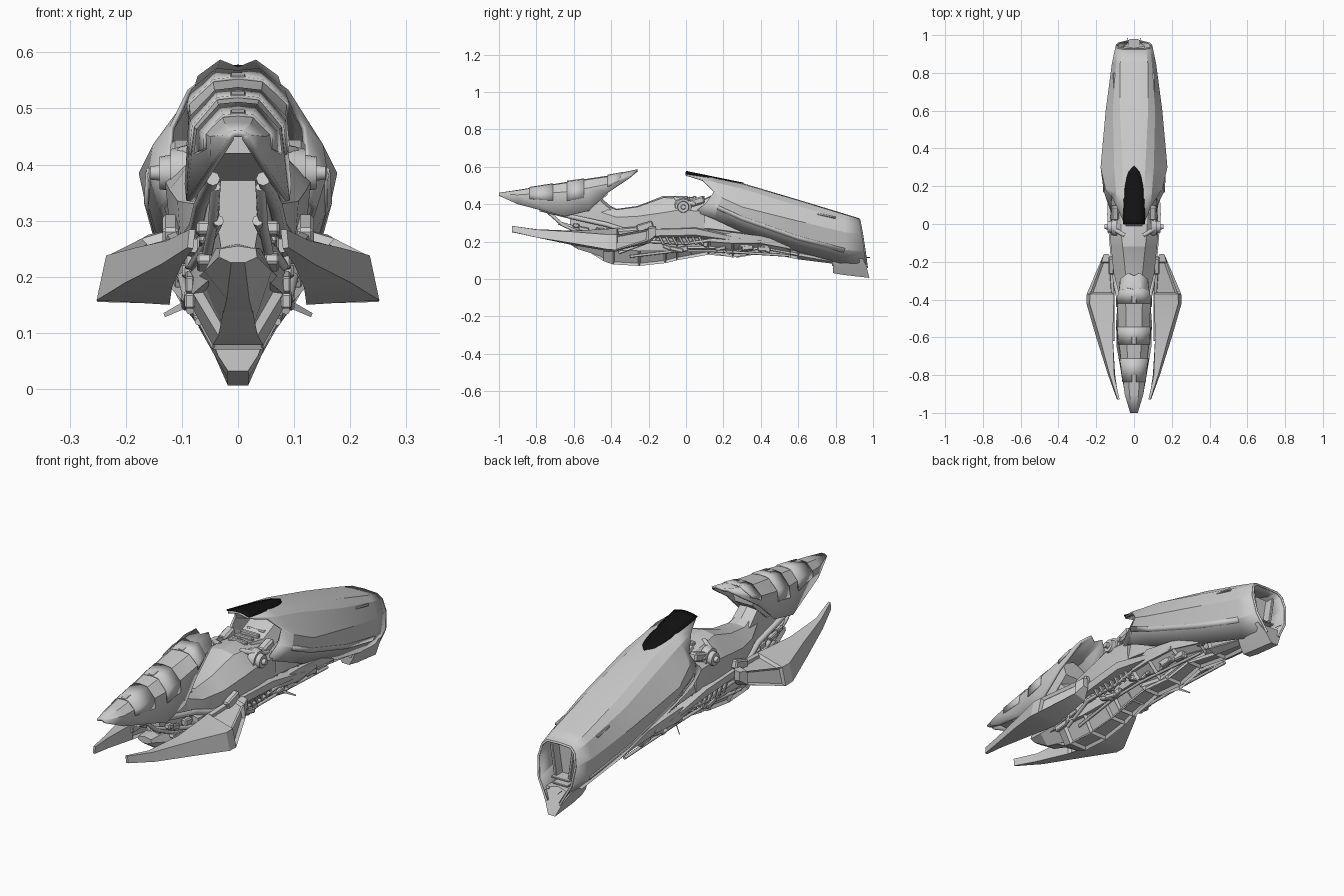
import bpy, bmesh, math, random
from mathutils import Vector, Euler
random.seed(4)

dark = bpy.data.materials.new("dark_glass")
dark.diffuse_color = (0.006, 0.006, 0.006, 1)


def finish(name, bm, angle=17, recalc=True):
    bmesh.ops.remove_doubles(bm, verts=bm.verts, dist=0.0004)
    if recalc:
        bmesh.ops.recalc_face_normals(bm, faces=bm.faces)
    me = bpy.data.meshes.new(name)
    bm.to_mesh(me)
    bm.free()
    me.shade_smooth()
    me.set_sharp_from_angle(angle=math.radians(angle))
    ob = bpy.data.objects.new(name, me)
    bpy.context.collection.objects.link(ob)
    return ob


def mirror(ob):
    ob.modifiers.new("mirror", 'MIRROR')
    return ob


def loft(name, sections, sym=True, closed=True, thick=0, recess=None):
    """Skin between cross-sections; sym sections are right halves, top to bottom.
    recess(face) picks faces to be sunk as framed panels."""
    bm = bmesh.new()
    rings = []
    for s in sections:
        pts = [(-x, y, z) for x, y, z in reversed(s)] + list(s) if sym else s
        rings.append([bm.verts.new(p) for p in pts])
    n = len(rings[0])
    for a, b in zip(rings, rings[1:]):
        for i in range(n if closed else n - 1):
            j = (i + 1) % n
            bm.faces.new((a[i], a[j], b[j], b[i]))
    if closed:
        bm.faces.new(rings[0])
        bm.faces.new(rings[-1])
    if recess:
        bmesh.ops.recalc_face_normals(bm, faces=bm.faces)
        bm.normal_update()
        picked = [f for f in bm.faces if recess(f)]
        bmesh.ops.inset_individual(bm, faces=picked, thickness=.011, depth=-.014)
    ob = finish(name, bm, recalc=closed)
    if thick:
        m = ob.modifiers.new("thickness", 'SOLIDIFY')
        m.thickness = thick
        m.offset = -1
    return ob


def at(y, *xz):
    return [(x, y, z) for x, z in xz]


def lerp(a, b, t):
    return [tuple(Vector(p).lerp(Vector(q), t)) for p, q in zip(a, b)]


def box(name, loc, size, rot=(0, 0, 0), both=True):
    bm = bmesh.new()
    bmesh.ops.create_cube(bm, size=1)
    bmesh.ops.scale(bm, vec=size, verts=bm.verts)
    bmesh.ops.bevel(bm, geom=bm.edges[:], offset=min(size) * 0.2, segments=1, affect='EDGES')
    bmesh.ops.rotate(bm, matrix=Euler(rot).to_matrix(), verts=bm.verts)
    bmesh.ops.translate(bm, vec=loc, verts=bm.verts)
    ob = finish(name, bm)
    return mirror(ob) if both else ob


def tube(name, pts, r):
    cu = bpy.data.curves.new(name, 'CURVE')
    cu.dimensions = '3D'
    cu.bevel_depth = r
    cu.bevel_resolution = 2
    cu.use_fill_caps = True
    for side in (1, -1):
        sp = cu.splines.new('POLY')
        sp.points.add(len(pts) - 1)
        for p, (x, y, z) in zip(sp.points, pts):
            p.co = (side * x, y, z, 1)
    bpy.context.collection.objects.link(bpy.data.objects.new(name, cu))


# Rear shell, swept back at the front lip and slanted at the tail
shell = [
    [(0, 0, .573), (.052, 0, .562), (.09, .09, .533), (.122, .15, .468), (.128, .11, .41), (.118, .05, .36)],
    [(0, .15, .544), (.055, .15, .539), (.095, .17, .513), (.152, .19, .435), (.16, .17, .385), (.14, .15, .32)],
    [(0, .3, .513), (.06, .3, .508), (.105, .3, .483), (.177, .3, .385), (.164, .3, .325), (.118, .3, .25)],
    [(0, .6, .424), (.075, .6, .42), (.112, .6, .39), (.15, .6, .31), (.135, .6, .22), (.085, .6, .145)],
    [(0, .85, .348), (.073, .85, .344), (.095, .85, .32), (.117, .85, .25), (.103, .85, .155), (.05, .82, .085)],
    [(0, .925, .325), (.064, .925, .322), (.085, .93, .30), (.098, .94, .24), (.085, .955, .15), (.035, .965, .06)],
]
loft("rear_shell", shell, closed=False, thick=.01)
# Swept crease strip low on the flank
strip = [[Vector(s[4]) + Vector((.004, 0, .008)), Vector(s[4]).lerp(Vector(s[5]), .2) + Vector((.004, 0, 0))]
         for s in shell[1:5]]
mirror(loft("flank_crease", strip, sym=False, closed=False, thick=.006))

# Dark visor following the shell top
visor = []
for i in range(11):
    t = i / 10
    y = .308 * t
    w = .057 * math.sqrt(max(0.0, 1 - t ** 2.6)) + .001
    visor.append([(w * k, y, .578 - .205 * y - .010 * (w * k / .057) ** 2) for k in (0, .5, 1)])
loft("visor", visor, closed=False, thick=.007).data.materials.append(dark)

# Tail fin and recessed nozzle
loft("tail_fin", [
    at(.785, (0, .10), (.05, .10), (.036, .06), (.018, .032)),
    at(.84, (0, .12), (.06, .11), (.042, .06), (.02, .022)),
    [(0, .93, .12), (.07, .945, .11), (.042, .967, .06), (.018, .98, .006)]])
loft("tail_nozzle", [
    at(.78, (0, .33), (.06, .33), (.08, .25), (.07, .15), (.03, .07)),
    at(.86, (0, .30), (.05, .30), (.07, .24), (.06, .15), (.025, .07))])
for k in range(3):
    box("nozzle_vane", (0, .89, .10 + .025 * k), (.06 + .016 * k, .06, .008), both=False)
box("nozzle_post", (.045, .88, .22), (.014, .05, .15), (0, .15, 0))
tube("tail_rim", [(0, .925, .318), (.06, .927, .316), (.082, .932, .295), (.094, .942, .24),
                  (.082, .956, .15), (.034, .968, .06)], .005)
tube("tail_antenna", [(.03, .95, .115), (.035, .985, .115)], .0015)

# Rear underbody
loft("rear_underbody", [
    at(-.05, (0, .36), (.09, .36), (.11, .27), (.085, .16), (.045, .10)),
    at(.12, (0, .37), (.10, .37), (.12, .27), (.085, .165), (.04, .13)),
    at(.28, (0, .35), (.105, .33), (.115, .25), (.08, .15), (.04, .115)),
    at(.42, (0, .30), (.10, .29), (.105, .22), (.08, .16), (.035, .14)),
    at(.6, (0, .25), (.075, .24), (.085, .18), (.065, .125), (.03, .105)),
    at(.8, (0, .2), (.055, .17), (.055, .12), (.045, .09), (.02, .08))],
    recess=lambda f: f.normal.z < -.2 and len(f.verts) == 4 and f.calc_area() > .007)
mirror(loft("underbody_pod", [
    at(.12, (.06, .22), (.11, .23), (.115, .2), (.06, .14)),
    at(.25, (.05, .24), (.135, .25), (.13, .19), (.06, .115)),
    at(.4, (.05, .22), (.122, .23), (.118, .19), (.055, .14)),
    at(.56, (.05, .18), (.095, .19), (.095, .16), (.05, .115))], sym=False,
    recess=lambda f: f.normal.x > .4 and f.normal.z < -.3 and f.calc_area() > .006))

# Central tank hull and keel
loft("tank_hull", [
    at(-.46, (0, .415), (.028, .40), (.045, .36), (.04, .29), (.02, .25)),
    at(-.37, (0, .375), (.04, .37), (.08, .33), (.08, .25), (.04, .2)),
    at(-.26, (0, .39), (.045, .385), (.108, .335), (.10, .24), (.05, .18)),
    at(-.12, (0, .445), (.06, .435), (.122, .355), (.112, .25), (.06, .18)),
    at(-.03, (0, .445), (.07, .43), (.13, .37), (.12, .27), (.06, .18)),
    at(.1, (0, .425), (.07, .41), (.122, .36), (.12, .27), (.06, .2))])
loft("keel", [
    at(-.56, (0, .22), (.035, .22), (.045, .20), (.02, .17)),
    at(-.44, (0, .25), (.07, .24), (.08, .17), (.035, .095)),
    at(-.39, (0, .25), (.08, .24), (.09, .16), (.045, .078)),
    at(-.25, (0, .26), (.085, .25), (.088, .15), (.045, .07)),
    at(-.11, (0, .26), (.09, .25), (.085, .15), (.04, .085)),
    at(.03, (0, .26), (.09, .25), (.07, .16), (.03, .12))],
    recess=lambda f: f.normal.z < -.3 and abs(f.normal.y) < .4 and f.calc_area() > .008)
mirror(loft("side_blade", [
    at(-.42, (.06, .27), (.09, .265), (.09, .245), (.06, .24)),
    at(-.2, (.09, .27), (.122, .265), (.118, .23), (.08, .22)),
    at(.05, (.10, .28), (.142, .27), (.138, .235), (.09, .22)),
    at(.3, (.10, .22), (.13, .215), (.125, .20), (.09, .19))], sym=False))

# Seat and rider cockpit parts
loft("seat", [
    at(.02, (0, .44), (.05, .435), (.065, .40)),
    at(.1, (0, .43), (.06, .425), (.08, .38)),
    at(.19, (0, .475), (.06, .465), (.09, .40)),
    at(.28, (0, .495), (.06, .49), (.10, .40))])
for k in range(4):
    box("seat_rib", (0, .0 + .045 * k, .435), (.09, .02, .02), both=False)
bm = bmesh.new()
for x, r, d in ((.105, .05, .03), (.125, .034, .03), (.146, .014, .02)):
    g = bmesh.ops.create_cone(bm, cap_ends=True, segments=20, radius1=r, radius2=r * .85, depth=d)
    bmesh.ops.rotate(bm, matrix=Euler((0, math.pi / 2, 0)).to_matrix(), verts=g['verts'])
    bmesh.ops.translate(bm, vec=(x, -.015, .385), verts=g['verts'])
mirror(finish("control_hub", bm, 24))
tube("handle_grip", [(.05, -.06, .43), (.10, -.03, .42), (.115, .05, .40)], .012)
box("cockpit_block", (.10, .06, .415), (.04, .08, .04), (.3, 0, 0))

# Front cowl, open underneath, with thin stepped armour bands
cowl = [
    at(-1.0, (0, .461), (.01, .46), (.02, .453), (.018, .445)),
    at(-.9, (0, .476), (.024, .474), (.05, .45), (.048, .40)),
    at(-.65, (0, .517), (.037, .513), (.077, .465), (.092, .335)),
    at(-.52, (0, .537), (.042, .532), (.085, .487), (.095, .365)),
    at(-.42, (0, .552), (.044, .547), (.087, .507), (.087, .46)),
    [(0, -.275, .574), (.032, -.26, .587), (.072, -.29, .558), (.075, -.30, .54)],
]
loft("front_cowl", cowl, closed=False, thick=.012)
for i, t0, t1 in ((1, .25, .75), (2, .1, .8), (4, .0, .5)):
    band = []
    for t in (t0, t1):
        a, b, c, d = [Vector(p) for p in lerp(cowl[i], cowl[i + 1], t)]
        up, out = Vector((0, 0, .005)), Vector((.004, 0, .002))
        band.append([a + up, b + up, c + out, c.lerp(d, .4) + out])
    loft("cowl_band", band, closed=False, thick=.006)
    box("cowl_latch", (0, band[0][0].y + .02, band[0][0].z), (.026, .04, .008), (.15, 0, 0), False)
loft("cowl_core", [
    at(-.92, (0, .455), (.03, .445), (.03, .42)),
    at(-.7, (0, .49), (.055, .46), (.05, .38)),
    at(-.52, (0, .51), (.065, .48), (.05, .36)),
    at(-.42, (0, .53), (.06, .50), (.045, .45))])

# Steering neck and front drive unit
loft("steering_neck", [
    at(-.62, (0, .42), (.03, .40), (.035, .28), (.025, .22)),
    at(-.46, (0, .44), (.045, .42), (.05, .28), (.035, .18)),
    at(-.38, (0, .37), (.05, .35), (.06, .28), (.035, .18))])
loft("lower_beak", [
    at(-.68, (0, .255), (.032, .25), (.034, .235), (.012, .225)),
    at(-.58, (0, .26), (.04, .25), (.06, .21), (.02, .16)),
    at(-.45, (0, .25), (.04, .24), (.07, .20), (.03, .12))])
tube("fork_strut", [(.045, -.78, .375), (.066, -.6, .33), (.075, -.42, .29), (.10, -.3, .25)], .013)
tube("fork_pipe", [(.035, -.68, .30), (.06, -.52, .25), (.08, -.4, .22)], .01)
tube("fork_link", [(.04, -.74, .36), (.045, -.66, .29), (.055, -.55, .24)], .009)

# Side fins: smooth outside, framed recesses inside and behind
mirror(loft("side_fin", [
    at(-.93, (.076, .284), (.087, .284), (.09, .252), (.08, .25)),
    at(-.8, (.105, .266), (.128, .264), (.137, .222), (.10, .222)),
    at(-.6, (.112, .258), (.182, .252), (.20, .19), (.118, .18)),
    at(-.42, (.107, .268), (.235, .238), (.252, .158), (.122, .15)),
    at(-.37, (.105, .272), (.233, .237), (.25, .155), (.122, .152)),
    at(-.2, (.115, .285), (.172, .268), (.178, .205), (.12, .19)),
    at(-.16, (.135, .28), (.16, .275), (.16, .235), (.135, .23))], sym=False,
    recess=lambda f: f.calc_area() > .008 and -.7 < f.calc_center_median().y
    and (f.normal.x < -.6 or (f.calc_center_median().y > -.34 and f.normal.z > -.3))))
box("fin_inner_rail", (.11, -.45, .235), (.016, .34, .03))
box("fin_mount", (.10, -.31, .24), (.06, .07, .035))
box("fin_mount_rear", (.12, -.22, .28), (.03, .09, .04), (.3, 0, 0))

# Footpegs, cables and vents
mirror(loft("footpeg", [
    at(.2, (.085, .155), (.09, .16), (.09, .145)),
    at(.235, (.13, .132), (.133, .135), (.13, .128))], sym=False))
tube("side_cable", [(.085, -.36, .14), (.10, -.2, .2), (.105, 0, .19), (.11, .15, .21), (.115, .4, .2)], .008)
tube("lower_cable", [(.07, -.3, .12), (.078, -.05, .15), (.08, .15, .15), (.07, .55, .125)], .007)
for k in range(7):
    box("side_vent", (.104, -.13 + .035 * k, .205), (.02, .014, .05), (.5, 0, 0))
box("shell_port", (.105, .75, .338), (.012, .10, .010), (-.2, -.35, .05))

# Small machinery blocks along the exposed frame
for k in range(36):
    y = random.uniform(-.6, .56)
    x = .06 if y < -.42 else (.086 if y < .4 else .078)
    z = random.uniform(.15, .24) + (.06 if y < -.42 else 0)
    box("machinery", (x, y, z), (random.uniform(.015, .03), random.uniform(.03, .08), random.uniform(.015, .03)),
        (random.uniform(-.4, .2), 0, 0))
